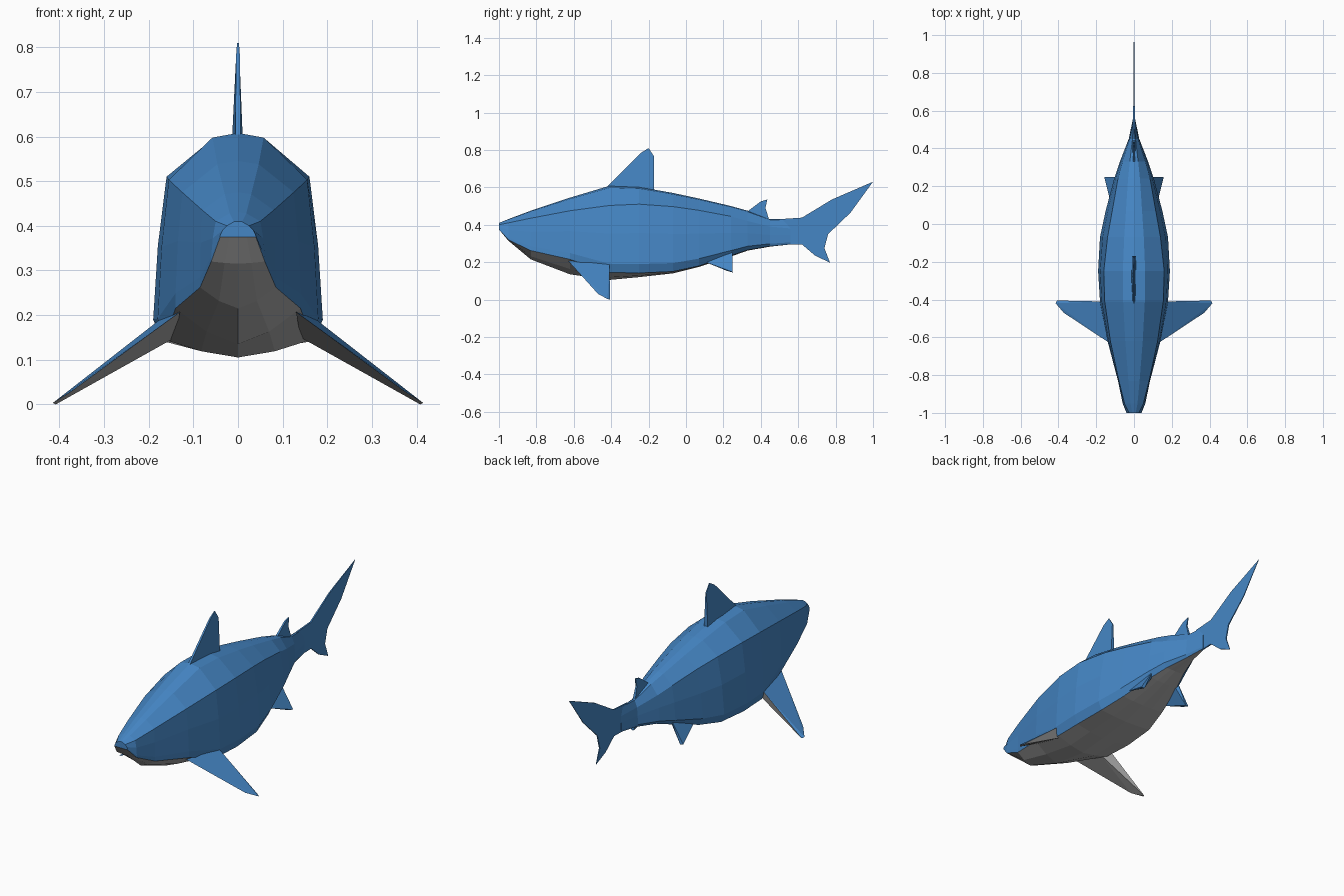
import bpy, bmesh

if "Cube" in bpy.data.objects:
    bpy.data.objects.remove(bpy.data.objects["Cube"])


def material(name, rgb):
    m = bpy.data.materials.new(name)
    m.diffuse_color = (*rgb, 1)
    m.use_nodes = True
    m.node_tree.nodes["Principled BSDF"].inputs["Base Color"].default_value = m.diffuse_color
    return m


BLUE = material("ocean blue", (0.06, 0.24, 0.56))
GREY = material("belly grey", (0.42, 0.42, 0.42))


def finish(bm, name):
    bmesh.ops.recalc_face_normals(bm, faces=bm.faces[:])
    me = bpy.data.meshes.new(name)
    bm.to_mesh(me)
    bm.free()
    me.materials.append(BLUE)
    me.materials.append(GREY)
    ob = bpy.data.objects.new(name, me)
    bpy.context.collection.objects.link(ob)
    return ob


# Body: lofted rings. y, top z, shoulder z, shoulder w, max w, edge z, edge w, belly z
STATIONS = [
    (-1.00, .41, .40, .025, .04, .375, .04, .375),
    (-.95, .43, .41, .05, .06, .32, .06, .315),
    (-.83, .475, .435, .08, .085, .262, .085, .215),
    (-.62, .545, .475, .125, .14, .215, .14, .135),
    (-.41, .608, .503, .155, .18, .145, .165, .105),
    (-.25, .602, .51, .16, .19, .142, .17, .12),
    (-.07, .57, .497, .14, .18, .15, .16, .14),
    (.07, .54, .477, .115, .15, .18, .13, .175),
    (.24, .50, .445, .085, .105, .235, .085, .23),
    (.33, .475, .42, .06, .075, .265, .055, .262),
    (.45, .43, .39, .022, .028, .285, .02, .283),
    (.56, .43, .38, .004, .005, .295, .004, .295),
]


def ring(y, zt, zs, ws, wm, zb, wb, zc):
    half = [(0, zt), (ws * .37, zt - .1 * (zt - zs)), (ws, zs),
            (ws + (wm - ws) * .65, zs + (zb - zs) * .42),
            (wm, zs + (zb - zs) * .87), (wb, zb),
            (wb * .5, zb + (zc - zb) * .65), (0, zc)]
    pts = half + [(-x, z) for x, z in half[-2:0:-1]]
    return [(x, y, z) for x, z in pts]


bm = bmesh.new()
rings = [[bm.verts.new(p) for p in ring(*s)] for s in STATIONS]
n = len(rings[0])
for a, b in zip(rings, rings[1:]):
    for i in range(n):
        j = (i + 1) % n
        f = bm.faces.new((a[i], a[j], b[j], b[i]))
        f.material_index = 1 if 5 <= i <= 8 else 0
bm.faces.new(rings[0])
bm.faces.new(rings[-1])
finish(bm, "body")


# Upright fins: side outline points (y, z, half thickness)
def upright_fin(name, pts):
    bm = bmesh.new()
    left = [bm.verts.new((-t, y, z)) for y, z, t in pts]
    right = [bm.verts.new((t, y, z)) for y, z, t in pts]
    bm.faces.new(left)
    bm.faces.new(right[::-1])
    for i in range(len(pts)):
        j = (i + 1) % len(pts)
        bm.faces.new((left[i], right[i], right[j], left[j]))
    finish(bm, name)


upright_fin("dorsal_fin", [(-.42, .605, .006), (-.24, .785, .004), (-.2, .81, .002),
                           (-.17, .765, .003), (-.17, .56, .012), (-.3, .58, .014)])
upright_fin("rear_dorsal_fin", [(.32, .465, .006), (.4, .525, .004), (.435, .535, .002),
                                (.425, .49, .004), (.445, .425, .008)])
upright_fin("tail_fin", [(.5, .43, .004), (.62, .438, .004), (.78, .535, .003),
                         (1.0, .63, .001), (.88, .465, .002), (.76, .35, .003),
                         (.74, .275, .003), (.77, .197, .001), (.69, .235, .003),
                         (.62, .295, .004), (.5, .292, .004)])


# Paired fins: wedge hulls mirrored across x
def paired_fin(name, pts, grey_below):
    bm = bmesh.new()
    for p in pts:
        bm.verts.new(p)
    bmesh.ops.convex_hull(bm, input=bm.verts[:])
    bmesh.ops.recalc_face_normals(bm, faces=bm.faces[:])
    for f in bm.faces:
        f.material_index = 1 if grey_below and f.normal.z < -.1 else 0
    ob = finish(bm, name)
    ob.modifiers.new("mirror", 'MIRROR')


paired_fin("pectoral_fins", [(.13, -.63, .207), (.372, -.47, .03), (.415, -.42, .003),
                             (.408, -.405, 0), (.175, -.41, .19), (.14, -.43, .15)], True)
paired_fin("pelvic_fins", [(.115, .08, .21), (.145, .22, .153), (.157, .248, .148),
                           (.14, .25, .145), (.085, .248, .265), (.07, .235, .25)], False)
